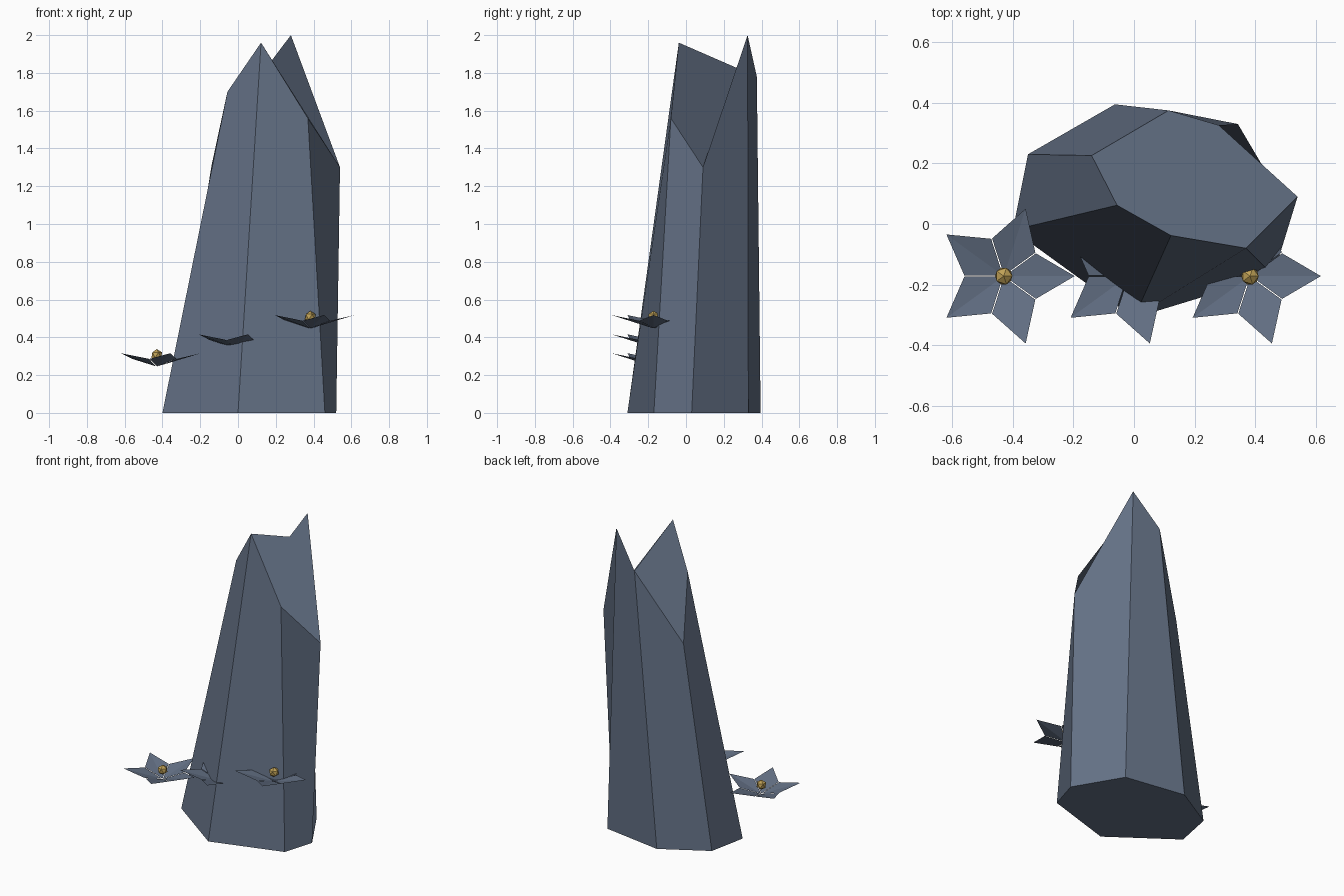
import bpy, bmesh, math
from mathutils import Matrix

if "Cube" in bpy.data.objects:
    bpy.data.objects.remove(bpy.data.objects["Cube"])


def material(name, rgb):
    m = bpy.data.materials.new(name)
    m.diffuse_color = (*rgb, 1)
    m.use_nodes = True
    m.node_tree.nodes["Principled BSDF"].inputs["Base Color"].default_value = m.diffuse_color
    return m


SLATE = material("slate blue grey", (0.125, 0.162, 0.232))
GOLD = material("muted gold", (0.53, 0.36, 0.095))


def finish(name, bm, mat):
    mesh = bpy.data.meshes.new(name)
    bm.normal_update()
    bm.to_mesh(mesh)
    bm.free()
    mesh.materials.append(mat)
    ob = bpy.data.objects.new(name, mesh)
    bpy.context.collection.objects.link(ob)
    return ob


# Standing stone: seven-sided leaning column with an uneven broken top
base = [(-0.40, -0.02), (0.0, -0.31), (0.46, -0.17), (0.52, 0.03),
        (0.343, 0.33), (-0.063, 0.395), (-0.35, 0.23)]
top = [(-0.056, 0.062, 1.70), (0.122, -0.038, 1.96), (0.37, -0.08, 1.56),
       (0.54, 0.09, 1.30), (0.28, 0.326, 2.0), (0.114, 0.375, 1.78),
       (-0.14, 0.226, 1.31)]
bm = bmesh.new()
low = [bm.verts.new((x, y, 0)) for x, y in base]
high = [bm.verts.new(p) for p in top]
for i in range(7):
    j = (i + 1) % 7
    bm.faces.new((low[i], low[j], high[j], high[i]))
bm.faces.new(low[::-1])
bm.faces.new(high)
finish("standing_stone", bm, SLATE)


# Flower: five separate creased petals around a faceted bead
def flower(label, x, y, z):
    bm = bmesh.new()
    for k in range(5):
        a = math.radians(72 * k)

        def point(r, turn, h):
            t = a + math.radians(turn)
            return bm.verts.new((x + r * math.cos(t), y + r * math.sin(t), z + h))

        root = point(0.003, 0, 0)
        right = point(0.13, -35.3, 0.04)
        tip = point(0.234, 0, 0.07)
        left = point(0.13, 35.3, 0.04)
        bm.faces.new((root, right, tip))
        bm.faces.new((root, tip, left))
    finish(label + "_petals", bm, SLATE)

    bm = bmesh.new()
    bmesh.ops.create_icosphere(bm, subdivisions=1, radius=0.032,
                               matrix=Matrix.Translation((x, y, z + 0.06)))
    finish(label + "_center", bm, GOLD)


flower("left_flower", -0.43, -0.172, 0.246)
flower("middle_flower", -0.02, -0.172, 0.346)
flower("right_flower", 0.383, -0.172, 0.448)
